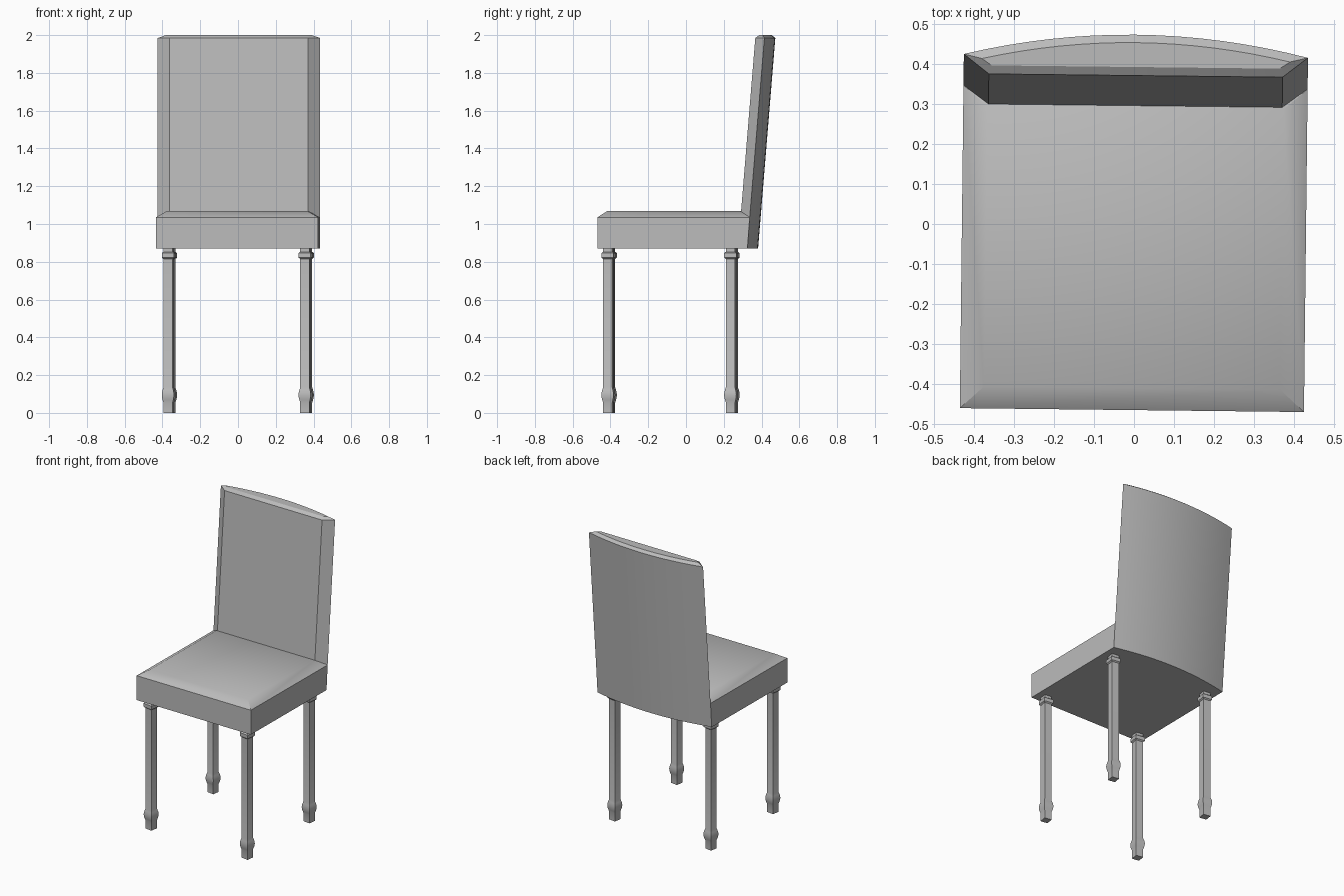
import bpy, bmesh, math
from mathutils import Matrix, Vector

if "Cube" in bpy.data.objects:
    bpy.data.objects.remove(bpy.data.objects["Cube"])

YAW = math.radians(-0.65)      # slight turn of the whole chair
LEAN = 0.082                   # backrest lean, y per unit z

grey = bpy.data.materials.new("grey")
grey.diffuse_color = (0.5, 0.5, 0.5, 1)
grey.use_nodes = True
grey.node_tree.nodes["Principled BSDF"].inputs["Base Color"].default_value = grey.diffuse_color


def loft(name, rings, smooth_angle):
    """Skin a stack of equal-length rings and cap both ends."""
    bm = bmesh.new()
    loops = [[bm.verts.new(p) for p in ring] for ring in rings]
    n = len(loops[0])
    for a, b in zip(loops, loops[1:]):
        for i in range(n):
            j = (i + 1) % n
            bm.faces.new((a[i], a[j], b[j], b[i]))
    bm.faces.new(loops[0][::-1])
    bm.faces.new(loops[-1])
    bmesh.ops.recalc_face_normals(bm, faces=bm.faces)
    bmesh.ops.transform(bm, matrix=Matrix.Rotation(YAW, 4, 'Z'), verts=bm.verts)
    me = bpy.data.meshes.new(name)
    bm.to_mesh(me)
    bm.free()
    me.materials.append(grey)
    ob = bpy.data.objects.new(name, me)
    bpy.context.collection.objects.link(ob)
    bpy.ops.object.select_all(action='DESELECT')
    ob.select_set(True)
    bpy.context.view_layer.objects.active = ob
    bpy.ops.object.shade_smooth_by_angle(angle=math.radians(smooth_angle))
    return ob


def rect(x, y0, y1, z):
    return [(-x, y0, z), (x, y0, z), (x, y1, z), (-x, y1, z)]


# Seat cushion with a sloped upper rim
loft("seat", [rect(0.43, -0.465, 0.33, 0.87),
              rect(0.43, -0.465, 0.342, 1.035),
              rect(0.37, -0.41, 0.29, 1.07)], 34)


# Backrest: flat front, chamfered sides, arched rear
def back_ring(z, front_x, front_y, side_x, side_y, rear_y, steps=16):
    shift = LEAN * (z - 1.985)
    ring = [(-front_x, front_y), (front_x, front_y)]
    for i in range(steps + 1):
        t = 1 - 2 * i / steps
        ring.append((side_x * t, side_y + (rear_y - side_y) * (1 - t * t)))
    return [(x, y + shift, z) for x, y in ring]


loft("backrest", [back_ring(0.87, 0.367, 0.371, 0.43, 0.42, 0.473),
                  back_ring(1.985, 0.367, 0.371, 0.43, 0.42, 0.473),
                  back_ring(2.0, 0.36, 0.391, 0.385, 0.408, 0.452)], 30)


# Legs: square post with a rounded ankle and a collar under the seat
def leg_ring(cx, cy, half, z):
    turn = Matrix.Rotation(math.radians(-8), 3, 'Z')
    return [Vector((cx, cy, z)) + turn @ Vector((sx * half, sy * half, 0))
            for sx, sy in ((-1, -1), (1, -1), (1, 1), (-1, 1))]


POST, COLLAR = 0.0245, 0.0325
profile = [(POST, 0.0), (POST, 0.055)]
profile += [(POST + 0.008 * math.sin(math.pi * i / 6), 0.055 + 0.08 * i / 6)
            for i in range(1, 7)]
profile += [(POST, 0.815), (COLLAR, 0.822), (COLLAR, 0.846), (POST, 0.853), (POST, 0.875)]

for side, x in (("left", -0.362), ("right", 0.362)):
    for end, y in (("front", -0.407), ("rear", 0.243)):
        loft(f"{end}_{side}_leg", [leg_ring(x, y, h, z) for h, z in profile], 40)
